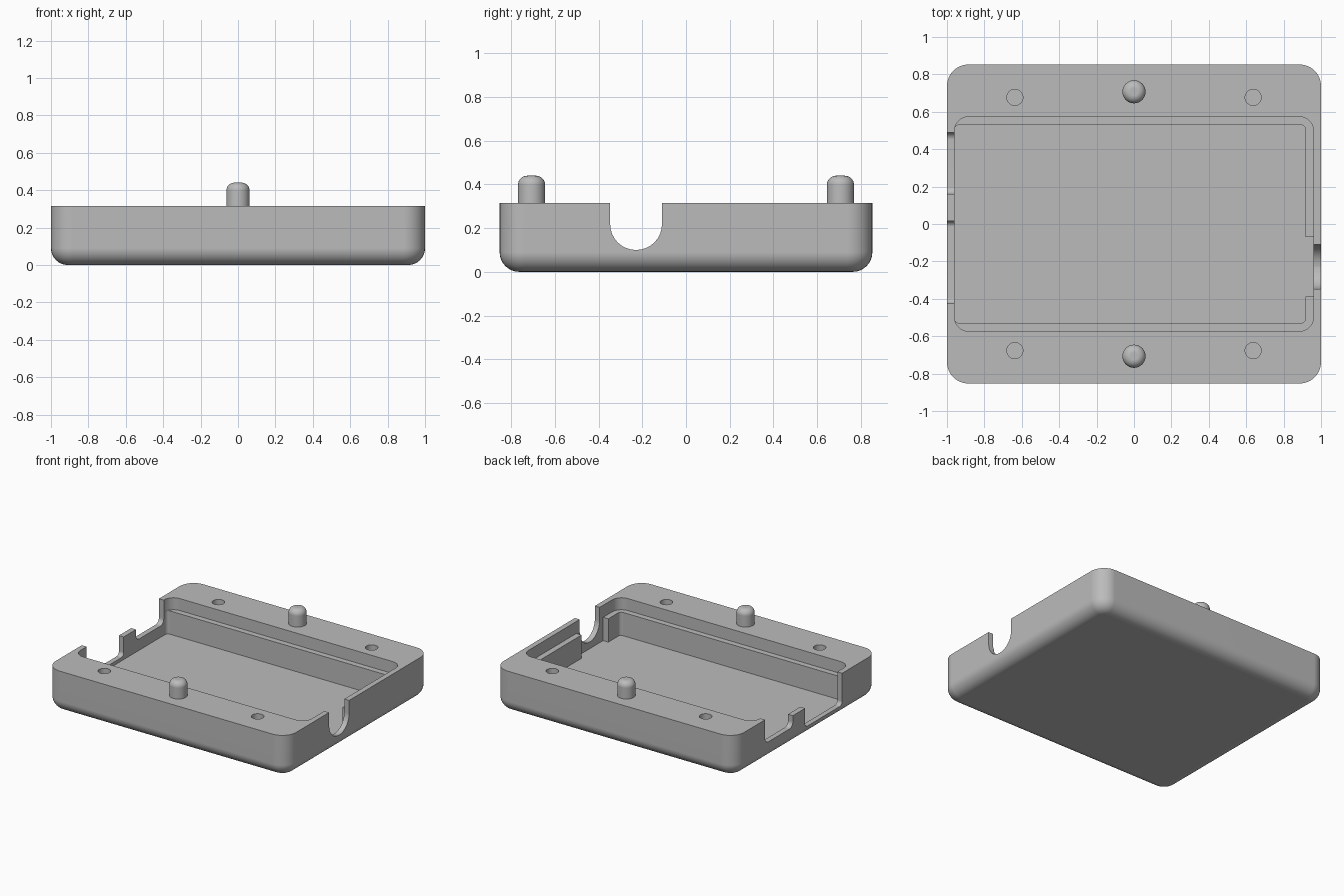
import bpy, bmesh, math
from mathutils import Vector

cube = bpy.data.objects.get("Cube")
if cube:
    bpy.data.objects.remove(cube, do_unlink=True)

# Single plain grey
grey = bpy.data.materials.new("grey_plastic")
grey.use_nodes = True
colour = (0.5, 0.5, 0.5, 1)
grey.diffuse_color = colour
grey.node_tree.nodes["Principled BSDF"].inputs["Base Color"].default_value = colour

TOP, FLOOR, LEDGE = 0.315, 0.05, 0.225
HALF_Y = 0.853


def round_poly(corners, steps=8):
    """Round each right-angled (x, y, radius) corner."""
    pts = []
    n = len(corners)
    for i, (x, y, r) in enumerate(corners):
        p = Vector((x, y))
        if r <= 0:
            pts.append(p)
            continue
        d1 = (Vector(corners[i - 1][:2]) - p).normalized()
        d2 = (Vector(corners[(i + 1) % n][:2]) - p).normalized()
        c = p + (d1 + d2) * r
        for k in range(steps + 1):
            t = math.pi / 2 * k / steps
            pts.append(c - d2 * r * math.cos(t) - d1 * r * math.sin(t))
    return pts


def rect(x0, x1, y0, y1, r_low, r_high):
    """Rectangle whose low and high y corners have their own radius."""
    return round_poly([(x0, y0, r_low), (x1, y0, r_low), (x1, y1, r_high), (x0, y1, r_high)])


def loft(name, rings):
    """Solid through matching rings of 3D points, closed at both ends."""
    bm = bmesh.new()
    loops = [[bm.verts.new(p) for p in ring] for ring in rings]
    n = len(loops[0])
    for a, b in zip(loops, loops[1:]):
        for i in range(n):
            j = (i + 1) % n
            bm.faces.new((a[i], a[j], b[j], b[i]))
    bm.faces.new(loops[0][::-1])
    bm.faces.new(loops[-1])
    bmesh.ops.recalc_face_normals(bm, faces=bm.faces)
    mesh = bpy.data.meshes.new(name)
    bm.to_mesh(mesh)
    bm.free()
    mesh.materials.append(grey)
    ob = bpy.data.objects.new(name, mesh)
    bpy.context.collection.objects.link(ob)
    return ob


def prism_z(name, pts, z0, z1):
    return loft(name, [[(p.x, p.y, z) for p in pts] for z in (z0, z1)])


def prism_x(name, pts, x0, x1):
    return loft(name, [[(x, p.x, p.y) for p in pts] for x in (x0, x1)])


def circle(x, y, r, n=32):
    return [Vector((x + r * math.cos(2 * math.pi * i / n),
                    y + r * math.sin(2 * math.pi * i / n))) for i in range(n)]


def activate(ob):
    bpy.ops.object.select_all(action='DESELECT')
    ob.select_set(True)
    bpy.context.view_layer.objects.active = ob


def cut(ob, cutter):
    cutter.hide_render = True
    activate(ob)
    mod = ob.modifiers.new("cut", 'BOOLEAN')
    mod.operation = 'DIFFERENCE'
    mod.solver = 'EXACT'
    mod.object = cutter
    bpy.ops.object.modifier_apply(modifier=mod.name)
    bpy.data.objects.remove(cutter, do_unlink=True)


def smooth(ob):
    activate(ob)
    bpy.ops.object.shade_smooth_by_angle(angle=math.radians(30))
    mod = ob.modifiers.new("weighted_normals", 'WEIGHTED_NORMAL')
    mod.keep_sharp = True


# Tray body with rounded corners and a rounded bottom edge
EDGE, CORNER = 0.09, 0.115
rings = []
for k in range(9):
    t = math.pi / 2 * k / 8
    inset, z = EDGE * (1 - math.sin(t)), EDGE * (1 - math.cos(t))
    r = CORNER - inset
    rings.append([(p.x, p.y, z) for p in
                  rect(-1 + inset, 1 - inset, -HALF_Y + inset, HALF_Y - inset, r, r)])
rings.append([(p[0], p[1], TOP) for p in rings[-1]])
body = loft("tray_body", rings)

# Shallow upper recess, then the deep pocket with a gap in its right rib
cut(body, prism_z("recess_cutter", rect(-0.96, 0.96, -0.573, 0.573, 0.075, 0.075), LEDGE, 0.5))
pocket = round_poly([(-0.96, -0.53, 0.025), (0.917, -0.53, 0.025), (0.917, -0.388, 0),
                     (0.96, -0.388, 0), (0.96, -0.07, 0), (0.917, -0.07, 0),
                     (0.917, 0.53, 0.025), (-0.96, 0.53, 0.025)])
cut(body, prism_z("pocket_cutter", pocket, FLOOR, 0.4))

# Round-bottomed cable notch in the +x wall
cut(body, prism_x("notch_cutter", rect(-0.347, -0.11, 0.1, 0.5, 0.118, 0), 0.93, 1.1))

# Two port openings in the -x wall, with a low post between them
cut(body, prism_x("small_port_cutter", rect(0.16, 0.49, 0.135, 0.5, 0.04, 0), -1.1, -0.93))
cut(body, prism_x("large_port_cutter", rect(-0.425, 0.015, 0.075, 0.5, 0.03, 0), -1.1, -0.93))
cut(body, prism_x("post_top_cutter", rect(-0.02, 0.2, 0.22, 0.55, 0, 0), -1.1, -0.92))

# Four screw holes in the side rims
for x in (-0.637, 0.637):
    for y in (-0.677, 0.677):
        cut(body, prism_z("hole_cutter", circle(x, y, 0.043), 0.1, 0.5))
smooth(body)

# Two locating pegs with rounded tops
PEG_R, PEG_TOP, ROUND = 0.062, 0.44, 0.042
for name, y in (("front_peg", -0.707), ("back_peg", 0.707)):
    profile = [(PEG_R, TOP - 0.01)]
    for k in range(9):
        t = math.pi / 2 * k / 8
        profile.append((PEG_R - ROUND * (1 - math.cos(t)), PEG_TOP - ROUND * (1 - math.sin(t))))
    smooth(loft(name, [[(p.x, p.y, z) for p in circle(0, y, r)] for r, z in profile]))
